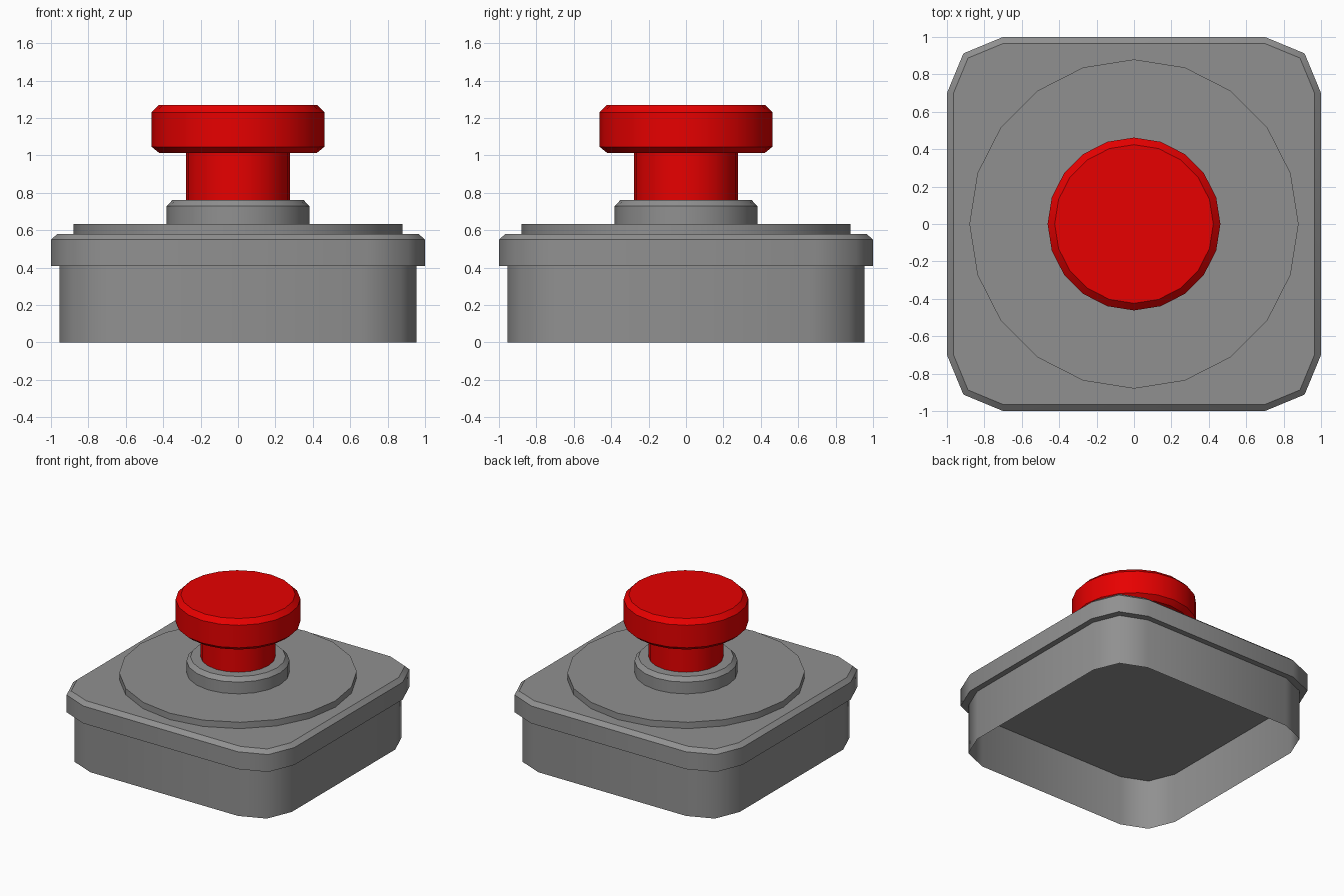
import bpy, bmesh
from math import cos, sin, pi

if "Cube" in bpy.data.objects:
    bpy.data.objects.remove(bpy.data.objects["Cube"])


def circle(r, sides=20):
    return [(r * cos(2 * pi * i / sides), r * sin(2 * pi * i / sides)) for i in range(sides)]


def rounded_square(half, centre=0.7, segments=2):
    # corner arcs share a fixed centre, so insets stay parallel
    pts, r = [], half - centre
    for q in range(4):
        mid = pi / 4 + q * pi / 2
        cx = centre * (1 if cos(mid) > 0 else -1)
        cy = centre * (1 if sin(mid) > 0 else -1)
        for s in range(segments + 1):
            a = q * pi / 2 + s * pi / 2 / segments
            pts.append((cx + r * cos(a), cy + r * sin(a)))
    return pts


def skirt_outline(half):
    return rounded_square(half, centre=0.7 * half)


def stack(name, outline, profile, material, bottom=True, top=True):
    # skin a stack of (size, z) outlines; rings sharp, sides smooth
    bm = bmesh.new()
    rings = [[bm.verts.new((x, y, z)) for x, y in outline(size)] for size, z in profile]
    n = len(rings[0])
    for a, b in zip(rings, rings[1:]):
        for i in range(n):
            j = (i + 1) % n
            bm.faces.new((a[i], a[j], b[j], b[i]))
    if bottom:
        bm.faces.new(rings[0][::-1])
    if top:
        bm.faces.new(rings[-1])
    for f in bm.faces:
        f.smooth = True
    for ring in rings:
        for i in range(n):
            bm.edges.get((ring[i - 1], ring[i])).smooth = False
    mesh = bpy.data.meshes.new(name)
    bm.to_mesh(mesh)
    bm.free()
    mesh.materials.append(material)
    obj = bpy.data.objects.new(name, mesh)
    bpy.context.collection.objects.link(obj)
    return obj


def colour(name, rgb):
    mat = bpy.data.materials.new(name)
    mat.diffuse_color = (*rgb, 1)
    mat.use_nodes = True
    mat.node_tree.nodes["Principled BSDF"].inputs["Base Color"].default_value = mat.diffuse_color
    return mat


red = colour("red", (0.8, 0.0, 0.0))
grey = colour("dark_grey", (0.28, 0.28, 0.28))

# Hollow housing, open underneath
stack("housing_skirt", skirt_outline, [(0.955, 0), (0.955, 0.408)], grey, bottom=False, top=False)
# Overhanging lid with chamfered rim
stack("housing_lid", rounded_square, [(1.0, 0.408), (1.0, 0.55), (0.965, 0.58)], grey)
# Round plate and collar
stack("round_plate", circle, [(0.88, 0.58), (0.88, 0.632)], grey, bottom=False)
stack("collar", circle, [(0.382, 0.632), (0.382, 0.728), (0.352, 0.76)], grey, bottom=False)
# Red mushroom push button
stack("push_button", circle,
      [(0.277, 0.76), (0.277, 1.013), (0.422, 1.013), (0.462, 1.046), (0.462, 1.23), (0.424, 1.268)],
      red, bottom=False)
